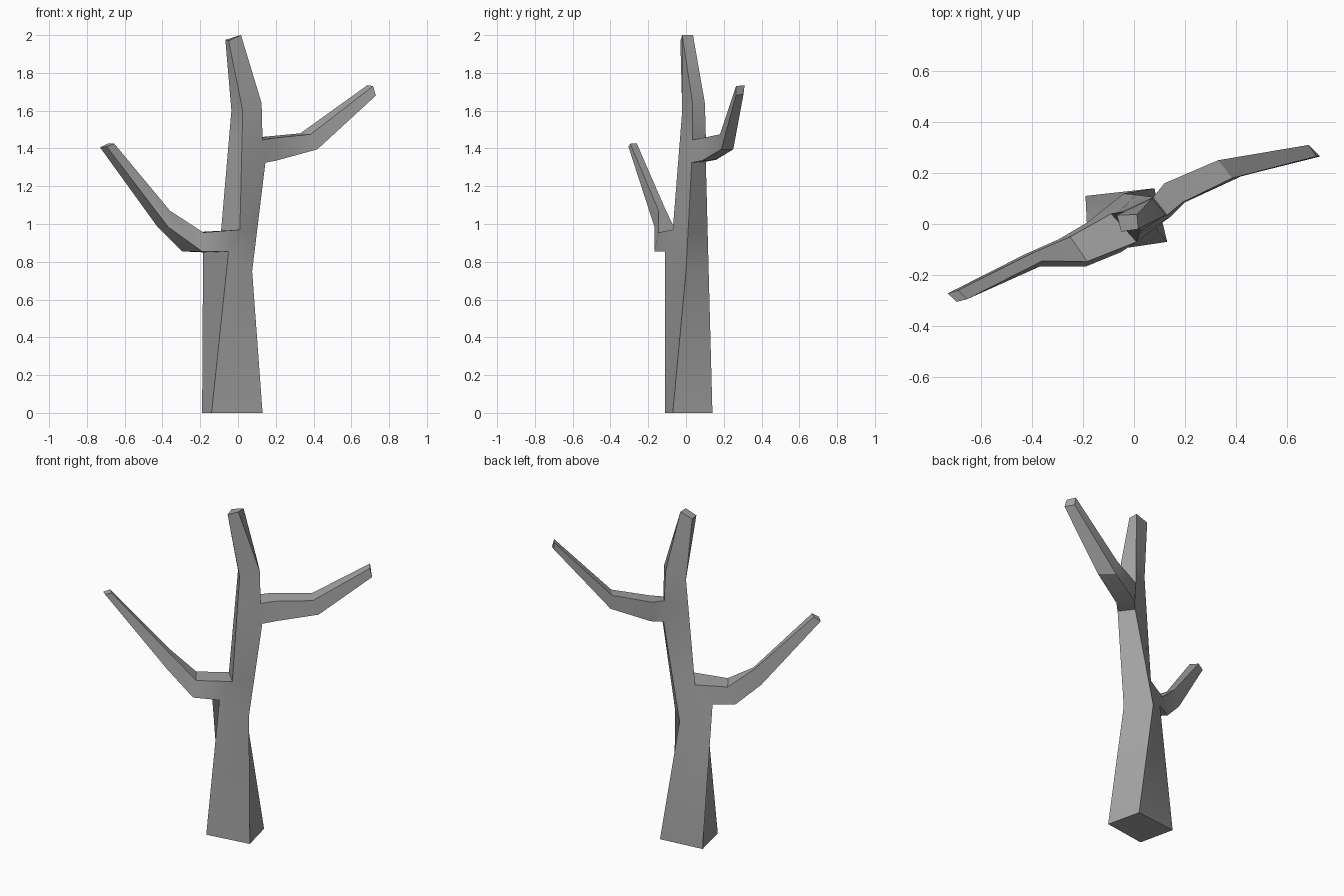
import bpy
import bmesh
import math
from mathutils import Vector

default_cube = bpy.data.objects.get("Cube")
if default_cube:
    bpy.data.objects.remove(default_cube, do_unlink=True)

# Bark colour
bark = bpy.data.materials.new("grey_bark")
bark.use_nodes = True
bark_colour = (0.36, 0.36, 0.36, 1)
bark.diffuse_color = bark_colour
bark.node_tree.nodes["Principled BSDF"].inputs["Base Color"].default_value = bark_colour


def between(start, end, factor):
    """Point part of the way along a straight trunk edge."""
    return tuple(Vector(start).lerp(Vector(end), factor))


def add_section(bm, points):
    return [bm.verts.new(point) for point in points]


def bridge(bm, lower, upper, skip=None):
    """Join two four-sided sections, leaving one side open if asked."""
    for side in range(4):
        if side != skip:
            following = (side + 1) % 4
            bm.faces.new((lower[side], lower[following], upper[following], upper[side]))


def grow_branch(bm, lower, upper, side, sections):
    """Continue an open trunk side outwards through the given sections."""
    following = (side + 1) % 4
    current = [lower[side], lower[following], upper[following], upper[side]]
    for points in sections:
        section = add_section(bm, points)
        bridge(bm, current, section)
        current = section
    bm.faces.new(current)


# Trunk corners, in the order front, right, back, left
FRONT_SIDE, RIGHT_SIDE, BACK_SIDE, LEFT_SIDE = range(4)
base = [(-.14, -.11, 0), (.13, -.07, 0), (.08, .14, 0), (-.19, .11, 0)]
waist = [(-.05, -.11, .855), (.075, 0, .75), (-.04, .12, .75), (-.185, .005, .85)]
crotch_front, crotch_left = (.01, -.07, .97), (-.09, .04, .96)
fork_right, fork_back = (.145, .03, 1.325), (.08, .105, 1.33)
fork_top_right, fork_top_back = (.13, .035, 1.445), (.075, .105, 1.46)
neck = [(.025, -.02, 1.6), (.125, .035, 1.64), (.07, .1, 1.64), (-.035, .05, 1.6)]
tip = [(-.05, -.03, 1.97), (.016, -.02, 2), (.012, .037, 2), (-.067, .035, 1.975)]

crotch = [crotch_front, between(waist[1], fork_right, .38),
          between(waist[2], fork_back, .38), crotch_left]
fork = [between(crotch_front, neck[0], .56), fork_right,
        fork_back, between(crotch_left, neck[3], .56)]
fork_top = [between(crotch_front, neck[0], .76), fork_top_right,
            fork_top_back, between(crotch_left, neck[3], .76)]

# Trunk, with one side left open at each branch
bm = bmesh.new()
rings = [add_section(bm, points)
         for points in (base, waist, crotch, fork, fork_top, neck, tip)]
open_sides = {1: LEFT_SIDE, 3: RIGHT_SIDE}
for level in range(len(rings) - 1):
    bridge(bm, rings[level], rings[level + 1], open_sides.get(level))
bm.faces.new(list(reversed(rings[0])))
bm.faces.new(rings[-1])

# Lower branch: back bottom, front bottom, front top, back top
lower_branch = [
    [(-.295, -.06, .855), (-.19, -.167, .855), (-.183, -.147, .955), (-.25, -.05, .955)],
    [(-.43, -.12, .99), (-.37, -.167, .985), (-.36, -.145, 1.07), (-.39, -.11, 1.08)],
    [(-.73, -.272, 1.405), (-.695, -.305, 1.41), (-.655, -.295, 1.425), (-.69, -.26, 1.425)],
]
grow_branch(bm, rings[1], rings[2], LEFT_SIDE, lower_branch)

# Upper branch: front bottom, back bottom, back top, front top
upper_branch = [
    [(.2, .085, 1.335), (.13, .16, 1.34), (.12, .16, 1.46), (.19, .085, 1.455)],
    [(.42, .187, 1.395), (.34, .25, 1.395), (.33, .25, 1.48), (.385, .18, 1.475)],
    [(.73, .265, 1.68), (.69, .305, 1.69), (.685, .31, 1.735), (.715, .265, 1.73)],
]
grow_branch(bm, rings[3], rings[4], RIGHT_SIDE, upper_branch)

# Finished tree
bmesh.ops.recalc_face_normals(bm, faces=bm.faces[:])
mesh = bpy.data.meshes.new("bare_tree")
bm.to_mesh(mesh)
bm.free()
mesh.materials.append(bark)
tree = bpy.data.objects.new("bare_tree", mesh)
bpy.context.collection.objects.link(tree)

bpy.ops.object.select_all(action="DESELECT")
tree.select_set(True)
bpy.context.view_layer.objects.active = tree
bpy.ops.object.shade_smooth_by_angle(angle=math.radians(30))
